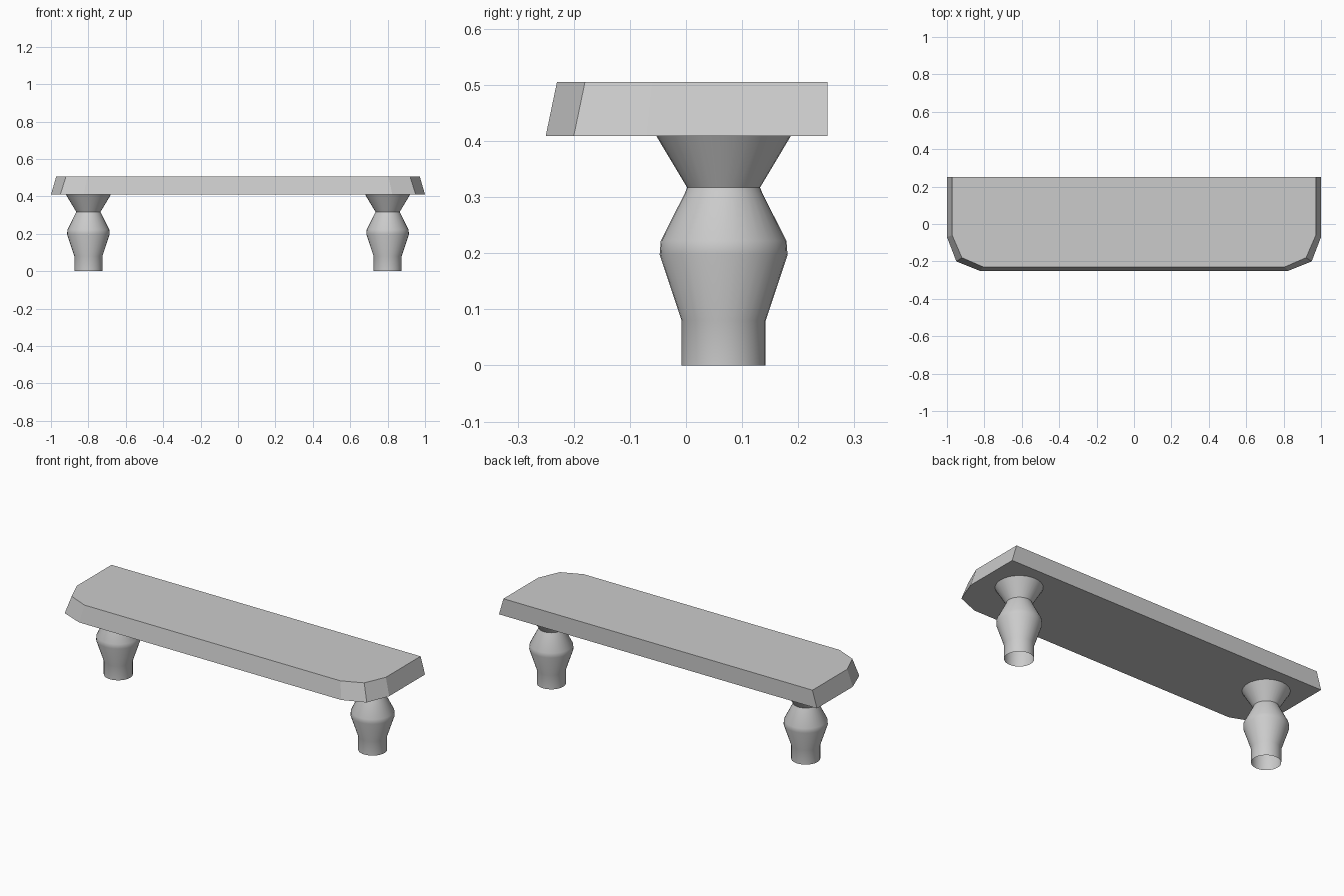
import bpy, bmesh, math

if "Cube" in bpy.data.objects:
    bpy.data.objects.remove(bpy.data.objects["Cube"])

CX, CY = 0.80, 0.067   # leg position
SIDES = 32


def make_object(name, bm, smooth_angle):
    bmesh.ops.recalc_face_normals(bm, faces=bm.faces[:])
    mesh = bpy.data.meshes.new(name)
    bm.to_mesh(mesh)
    bm.free()
    obj = bpy.data.objects.new(name, mesh)
    bpy.context.collection.objects.link(obj)
    bpy.ops.object.select_all(action='DESELECT')
    obj.select_set(True)
    bpy.context.view_layer.objects.active = obj
    bpy.ops.object.shade_smooth_by_angle(angle=math.radians(smooth_angle))
    return obj


def skin(bm, rings):
    # join successive closed rings with quads
    for a, b in zip(rings, rings[1:]):
        n = len(a)
        for i in range(n):
            j = (i + 1) % n
            bm.faces.new((a[i], a[j], b[j], b[i]))


# Bench top: half outline mirrored, tapering on front and sides only
def bench_top():
    bottom = [(1.0, 0.252), (1.0, -0.07), (0.95, -0.20), (0.825, -0.25)]
    top = [(0.972, 0.252), (0.972, -0.06), (0.92, -0.18), (0.805, -0.23)]
    bm = bmesh.new()
    rings = []
    for half, z in ((bottom, 0.409), (top, 0.505)):
        outline = half + [(-x, y) for x, y in reversed(half)]
        rings.append([bm.verts.new((x, y, z)) for x, y in outline])
    skin(bm, rings)
    for ring in rings:
        bm.faces.new(ring)
    make_object("bench_top", bm, 10)


# Turned leg: open-ended lathe profile (radius, height)
def leg(name, x):
    profile = [(0.075, 0), (0.075, 0.08), (0.114, 0.197), (0.112, 0.222),
               (0.069, 0.307), (0.065, 0.317), (0.12, 0.409)]
    bm = bmesh.new()
    rings = []
    for r, z in profile:
        rings.append([bm.verts.new((x + r * math.cos(2 * math.pi * k / SIDES),
                                    CY + r * math.sin(2 * math.pi * k / SIDES), z))
                      for k in range(SIDES)])
    skin(bm, rings)
    make_object(name, bm, 30)


bench_top()
leg("left_leg", -CX)
leg("right_leg", CX)
